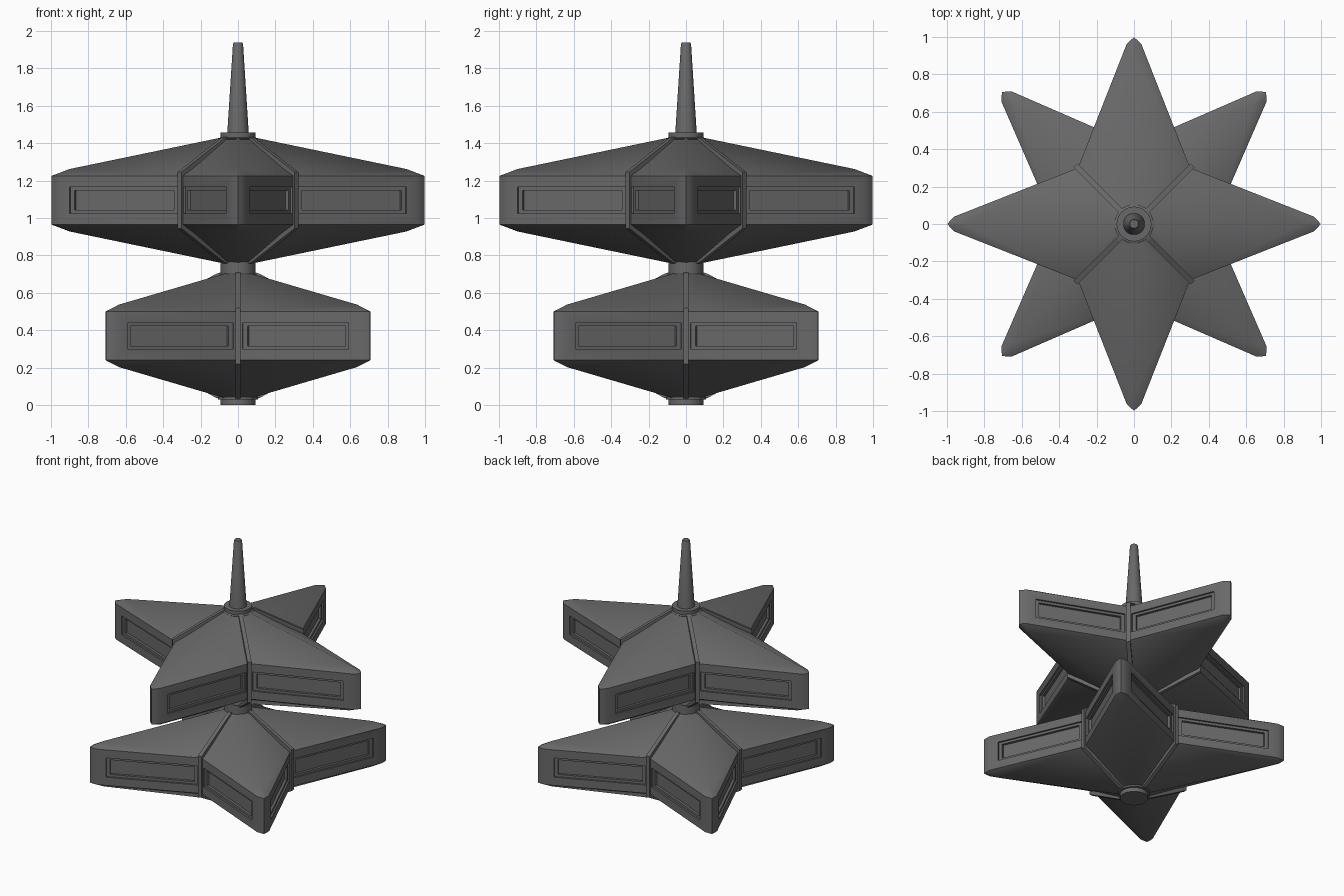
import bpy, bmesh
from math import cos, sin, pi, radians
from mathutils import Vector, Matrix

if "Cube" in bpy.data.objects:
    bpy.data.objects.remove(bpy.data.objects["Cube"])

# dark grey finish shared by all parts
dark = bpy.data.materials.new("dark_grey")
dark.diffuse_color = (0.14, 0.14, 0.14, 1)
dark.use_nodes = True
dark.node_tree.nodes["Principled BSDF"].inputs["Base Color"].default_value = dark.diffuse_color


def finish(bm, name):
    me = bpy.data.meshes.new(name)
    bm.to_mesh(me)
    bm.free()
    me.materials.append(dark)
    ob = bpy.data.objects.new(name, me)
    bpy.context.collection.objects.link(ob)
    return ob


def star(name, mid, turn):
    """Four-pointed star body with recessed panels on every wall."""
    bm = bmesh.new()
    h, top, ridge = 0.13, 0.335, 0.167
    inner, side, near, tip = (0.3, 0.3), (0.96, 0.04), (0.983, 0.018), (0.998, 0.0)
    hub_r, hub_v = (0.09, 0.0), (0.0636, 0.0636)
    a, b = Vector((*inner, 0)), Vector((*side, 0))
    normal = Vector((0.26, 0.66, 0)).normalized()

    def rect(t0, t1, z, depth):
        off = normal * depth
        return [a.lerp(b, t) - off + Vector((0, 0, s))
                for t, s in ((t0, -z), (t1, -z), (t1, z), (t0, z))]

    # nested outlines: wall edge, frame step, inner panel step
    rings = [rect(0, 1, h, 0), rect(0.035, 0.91, 0.07, 0),
             rect(0.035, 0.91, 0.07, 0.012), rect(0.07, 0.875, 0.053, 0.012),
             rect(0.07, 0.875, 0.053, 0.03)]
    polys = [rings[-1]]
    for r0, r1 in zip(rings, rings[1:]):
        for i in range(4):
            j = (i + 1) % 4
            polys.append([r0[i], r0[j], r1[j], r1[i]])
    # rounded tip wall
    for p, q in ((side, near), (near, tip)):
        polys.append([(*p, -h), (*q, -h), (*q, h), (*p, h)])
    # roof and underside
    for s in (1, -1):
        R = (0.9, 0, ridge * s)
        polys.append([(*hub_r, top * s), (*hub_v, top * s), (*inner, h * s), R])
        for p, q in ((inner, side), (side, near), (near, tip)):
            polys.append([(*p, h * s), (*q, h * s), R])
    # mirror each half arm, then repeat four times
    for k in range(4):
        rot = Matrix.Rotation(k * pi / 2, 4, 'Z')
        for m in (1, -1):
            for poly in polys:
                pts = [Vector(p) for p in poly]
                bm.faces.new([bm.verts.new(rot @ Vector((p.x, p.y * m, p.z)))
                              for p in pts])
    bmesh.ops.remove_doubles(bm, verts=bm.verts, dist=0.0005)
    # close the hub openings so the shell is solid
    bmesh.ops.holes_fill(bm, edges=[e for e in bm.edges if e.is_boundary], sides=0)
    bmesh.ops.recalc_face_normals(bm, faces=bm.faces)
    for f in bm.faces:
        f.smooth = True
    for e in bm.edges:
        valley = all(abs(abs(v.co.x) - abs(v.co.y)) < 0.001 for v in e.verts)
        if valley or e.calc_face_angle(0) > radians(57):
            e.smooth = False
    ob = finish(bm, name)
    ob.location.z = mid
    ob.rotation_euler.z = turn


def ribs(name, mid, turn):
    """Four bent ribs covering the valleys between the points."""
    bm = bmesh.new()
    w = 0.014
    outer = [(0.09, 0.34), (0.12, 0.33), (0.443, 0.15)]
    path = outer + [(r, -z) for r, z in reversed(outer)]
    path += [(0.09, -0.30), (0.40, -0.12), (0.40, 0.12), (0.09, 0.30)]
    for k in range(4):
        rot = Matrix.Rotation(pi / 4 + k * pi / 2, 4, 'Z')
        f = bm.faces.new([bm.verts.new(rot @ Vector((r, -w, z))) for r, z in path])
        ext = bmesh.ops.extrude_face_region(bm, geom=[f])
        vs = [g for g in ext['geom'] if isinstance(g, bmesh.types.BMVert)]
        bmesh.ops.translate(bm, verts=vs, vec=rot.to_3x3() @ Vector((0, 2 * w, 0)))
    bmesh.ops.recalc_face_normals(bm, faces=bm.faces)
    ob = finish(bm, name)
    ob.location.z = mid
    ob.rotation_euler.z = turn


def lathe(name, profile, n=32):
    """Closed turned solid from (radius, height) points."""
    bm = bmesh.new()
    rows = [[bm.verts.new((r * cos(2 * pi * i / n), r * sin(2 * pi * i / n), z))
             for i in range(n)] for r, z in profile]
    for p, q in zip(rows, rows[1:]):
        for i in range(n):
            j = (i + 1) % n
            bm.faces.new((p[i], p[j], q[j], q[i]))
    bm.faces.new(rows[0])
    bm.faces.new(rows[-1])
    bmesh.ops.recalc_face_normals(bm, faces=bm.faces)
    ob = finish(bm, name)
    bpy.ops.object.select_all(action='DESELECT')
    ob.select_set(True)
    bpy.context.view_layer.objects.active = ob
    bpy.ops.object.shade_smooth_by_angle(angle=radians(30))


# the two stars, the lower one turned by 45 degrees
for label, mid, turn in (("lower", 0.37, pi / 4), ("upper", 1.095, 0)):
    star(label + "_star", mid, turn)
    ribs(label + "_ribs", mid, turn)

# collars along the central axis, and the spike on top
lathe("base_hub", [(0.093, 0), (0.093, 0.03), (0.108, 0.03), (0.108, 0.042), (0.09, 0.05)])
lathe("middle_hub", [(0.085, 0.685), (0.105, 0.69), (0.093, 0.70), (0.093, 0.77), (0.085, 0.78)])
lathe("top_hub", [(0.09, 1.41), (0.105, 1.425), (0.093, 1.43), (0.093, 1.457), (0.08, 1.457)])
lathe("spike", [(0.06, 1.44), (0.057, 1.46), (0.027, 1.93), (0.023, 1.938)])
